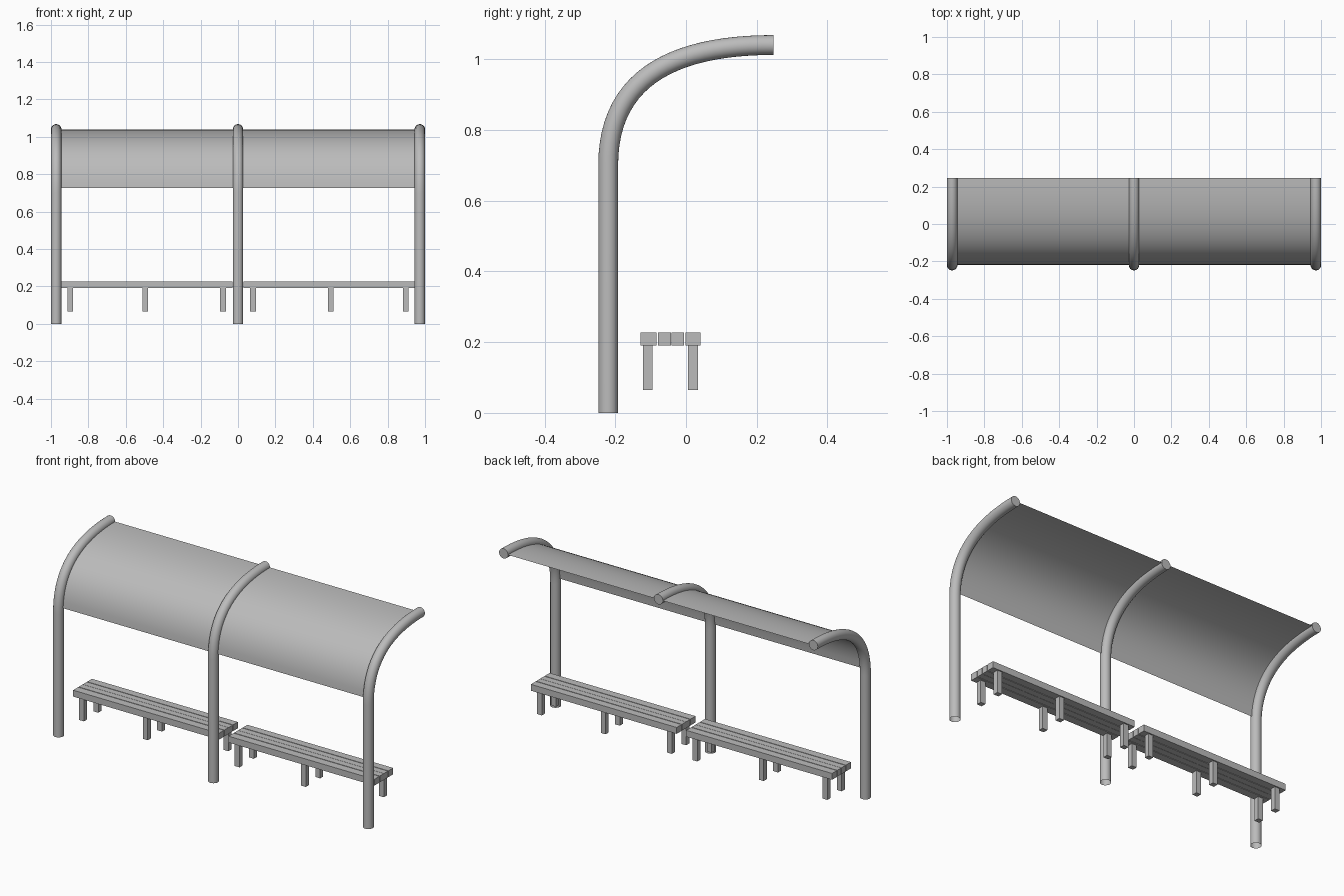
import bpy, bmesh, math
from mathutils import Vector
from mathutils.geometry import interpolate_bezier

cube = bpy.data.objects.get("Cube")
if cube:
    bpy.data.objects.remove(cube, do_unlink=True)

# One grey for the whole shelter
grey = bpy.data.materials.new("light_grey")
grey.use_nodes = True
grey.diffuse_color = (0.5, 0.5, 0.5, 1)
grey.node_tree.nodes["Principled BSDF"].inputs["Base Color"].default_value = grey.diffuse_color


def finish(name, bm, smooth=False):
    bmesh.ops.recalc_face_normals(bm, faces=bm.faces)
    mesh = bpy.data.meshes.new(name)
    bm.to_mesh(mesh)
    bm.free()
    mesh.materials.append(grey)
    obj = bpy.data.objects.new(name, mesh)
    bpy.context.collection.objects.link(obj)
    if smooth:
        bpy.ops.object.select_all(action="DESELECT")
        obj.select_set(True)
        bpy.context.view_layer.objects.active = obj
        bpy.ops.object.shade_smooth_by_angle(angle=math.radians(40))
    return obj


def box(name, x, y, z):
    """Box from (min, max) ranges."""
    bm = bmesh.new()
    bmesh.ops.create_cube(bm, size=1)
    for v in bm.verts:
        v.co = [(a + b) / 2 + c * (b - a) for c, (a, b) in zip(v.co, (x, y, z))]
    return finish(name, bm)


# Centre line shared by the posts and the canopy
POST_X, RADIUS = 0.972, 0.028
bend = interpolate_bezier(Vector((0, -0.22, 0.70)), Vector((0, -0.22, 0.95)),
                          Vector((0, -0.03, 1.04)), Vector((0, 0.247, 1.04)), 24)


# Bent tube posts: open at the foot, closed at the tip
def post(name, x, sides=24):
    path = [Vector((0, -0.22, 0))] + bend
    bm = bmesh.new()
    rings = []
    for i, p in enumerate(path):
        if i < 2:
            along = Vector((0, 0, 1))
        elif i == len(path) - 1:
            along = Vector((0, 1, 0))
        else:
            along = (path[i + 1] - path[i - 1]).normalized()
        side = Vector((1, 0, 0))
        out = along.cross(side)
        angles = [math.tau * k / sides for k in range(sides)]
        rings.append([bm.verts.new(p + Vector((x, 0, 0)) + RADIUS *
                      (side * math.cos(a) + out * math.sin(a))) for a in angles])
    for r, s in zip(rings, rings[1:]):
        for k in range(sides):
            n = (k + 1) % sides
            bm.faces.new((r[k], r[n], s[n], s[k]))
    bm.faces.new(rings[-1])
    finish(name, bm, smooth=True)


for name, x in (("right_post", -POST_X), ("middle_post", 0), ("left_post", POST_X)):
    post(name, x)

# Curved canopy sheet following the bend
bm = bmesh.new()
sheet = [Vector((0, -0.219, 0.727))] + [p for p in bend if p.z > 0.735]
rows = [[bm.verts.new((x, p.y, p.z)) for x in (-POST_X, 0, POST_X)] for p in sheet]
for r, s in zip(rows, rows[1:]):
    for k in range(2):
        bm.faces.new((r[k], r[k + 1], s[k + 1], s[k]))
finish("canopy", bm, smooth=True)

# Two benches, mirrored about the middle post
SLATS = ((-0.128, -0.083), (-0.079, -0.043), (-0.0415, -0.006), (-0.002, 0.041))
LEG_ROWS = {"front": (-0.122, -0.094), "back": (0.006, 0.034)}
for side, sign in (("right", -1), ("left", 1)):
    ends = sorted((sign * 0.03, sign * 0.945))
    for i, y in enumerate(SLATS):
        box(f"{side}_bench_slat_{i + 1}", ends, y, (0.191, 0.227))
    for place, x in (("inner", 0.08), ("centre", 0.496), ("outer", 0.896)):
        for row, y in LEG_ROWS.items():
            box(f"{side}_bench_{row}_{place}_leg",
                (sign * x - 0.015, sign * x + 0.015), y, (0.065, 0.191))
